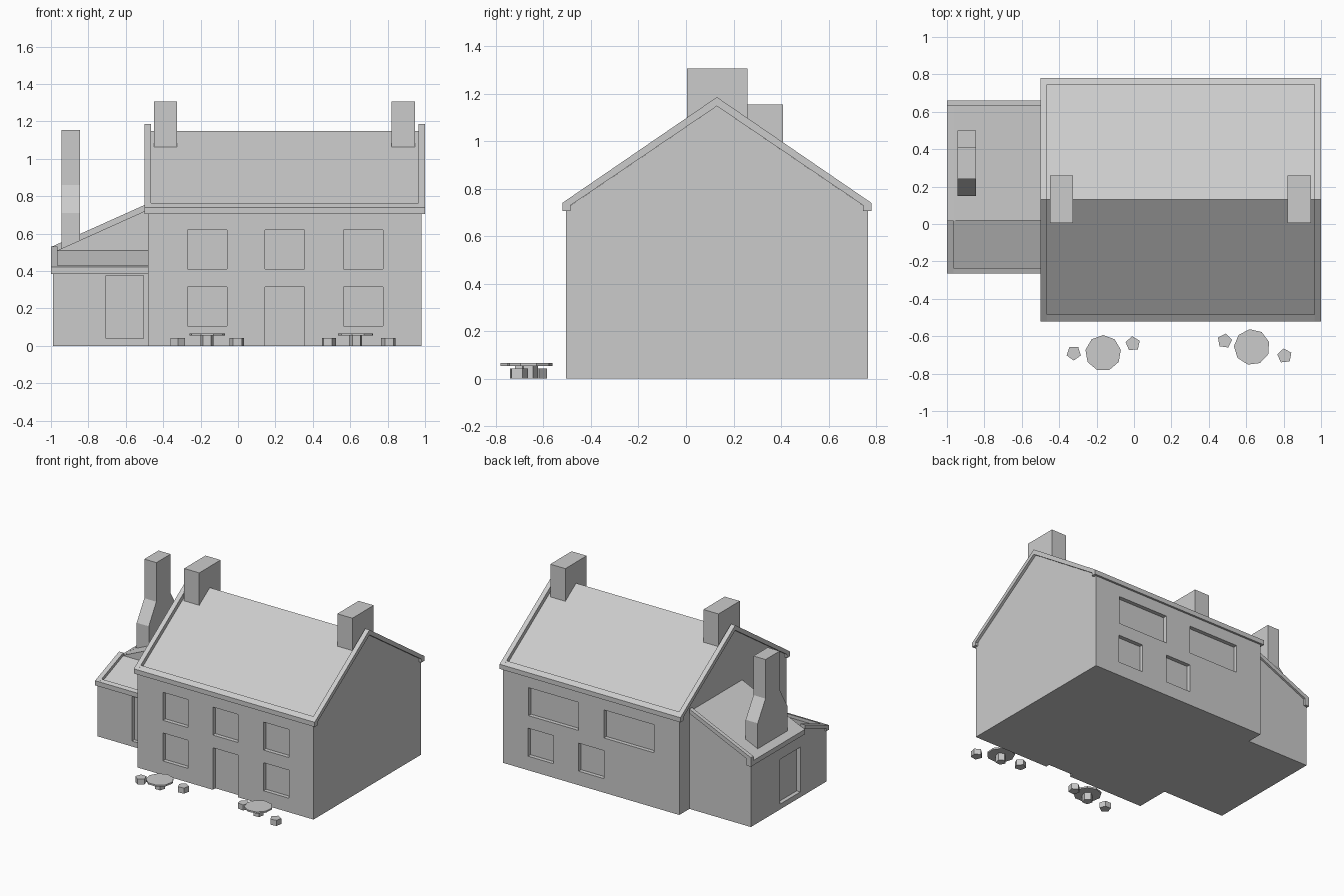
import bpy, bmesh, math

if "Cube" in bpy.data.objects:
    bpy.data.objects.remove(bpy.data.objects["Cube"])


def make(name, bm):
    bmesh.ops.recalc_face_normals(bm, faces=bm.faces)
    me = bpy.data.meshes.new(name)
    bm.to_mesh(me)
    bm.free()
    ob = bpy.data.objects.new(name, me)
    bpy.context.collection.objects.link(ob)
    return ob


def prism(name, pts, axis, a, b):
    """Extrude a profile: (y, z) points along x, or (x, z) points along y."""
    bm = bmesh.new()
    place = (lambda p, t: (t, p[0], p[1])) if axis == 'X' else (lambda p, t: (p[0], t, p[1]))
    lo = [bm.verts.new(place(p, a)) for p in pts]
    hi = [bm.verts.new(place(p, b)) for p in pts]
    bm.faces.new(lo)
    bm.faces.new(hi)
    for i in range(len(pts)):
        j = (i + 1) % len(pts)
        bm.faces.new((lo[i], lo[j], hi[j], hi[i]))
    return make(name, bm)


def boxes(name, ranges):
    bm = bmesh.new()
    for x0, x1, y0, y1, z0, z1 in ranges:
        for v in bmesh.ops.create_cube(bm, size=1)['verts']:
            v.co = ((x0 + x1) / 2 + v.co.x * (x1 - x0),
                    (y0 + y1) / 2 + v.co.y * (y1 - y0),
                    (z0 + z1) / 2 + v.co.z * (z1 - z0))
    return make(name, bm)


def drum(name, sides, r, x, y, z0, z1, turn):
    pts = [(r * math.cos(math.radians(turn) + 2 * math.pi * i / sides),
            r * math.sin(math.radians(turn) + 2 * math.pi * i / sides)) for i in range(sides)]
    bm = bmesh.new()
    face = bm.faces.new([bm.verts.new((x + px, y + py, z0)) for px, py in pts])
    top = bmesh.ops.extrude_face_region(bm, geom=[face])['geom']
    for v in top:
        if isinstance(v, bmesh.types.BMVert):
            v.co.z = z1
    if not face.is_valid or len(bm.faces) < sides + 2:
        bottom = [v for v in bm.verts if abs(v.co.z - z0) < 1e-6]
        bmesh.ops.contextual_create(bm, geom=bottom)
    return make(name, bm)


def recess(ob, ranges):
    cutter = boxes(ob.name + "_cutter", ranges)
    cutter.hide_render = True
    cutter.hide_viewport = False
    cutter.display_type = 'WIRE'
    mod = ob.modifiers.new("openings", 'BOOLEAN')
    mod.operation = 'DIFFERENCE'
    mod.solver = 'EXACT'
    mod.object = cutter


D = 0.03                       # recess depth
RIDGE = 0.13                   # ridge y of the main house
FRONT, BACK = -0.505, 0.765    # main wall planes

# Main house body with recessed windows and door
house = prism("house_body", [(FRONT, 0), (BACK, 0), (BACK, 0.716), (RIDGE, 1.147), (FRONT, 0.716)],
              'X', -0.48, 0.98)
cols = [(-0.27, -0.06), (0.145, 0.355), (0.565, 0.775)]
upper, lower = (0.41, 0.62), (0.105, 0.315)
holes = [(*c, FRONT - D, FRONT + D, *upper) for c in cols]
holes += [(*cols[i], FRONT - D, FRONT + D, *lower) for i in (0, 2)]
holes.append((*cols[1], FRONT - D, FRONT + D, -0.02, 0.315))
holes += [(x0, x1, BACK - D, BACK + D, *upper) for x0, x1 in ((-0.27, 0.145), (0.355, 0.77))]
holes += [(*cols[i], BACK - D, BACK + D, *lower) for i in (1, 2)]
recess(house, holes)

# Raised gable copings
coping = [(-0.52, 0.705), (-0.52, 0.74), (RIDGE, 1.185), (0.78, 0.74), (0.78, 0.705),
          (0.745, 0.705), (0.745, 0.73), (RIDGE, 1.147), (-0.485, 0.73), (-0.485, 0.705)]
prism("left_coping", coping, 'X', -0.5, -0.465)
prism("right_coping", coping, 'X', 0.965, 1.0)

# Eaves boards, mirrored about the ridge
eave = [(-0.52, 0.705), (-0.485, 0.705), (-0.485, 0.762), (-0.52, 0.74)]
prism("front_eave", eave, 'X', -0.465, 0.965)
prism("back_eave", [(2 * RIDGE - y, z) for y, z in eave], 'X', -0.465, 0.965)

# Main chimneys
for name, x in (("left_chimney", -0.45), ("right_chimney", 0.82)):
    boxes(name, [(x, x + 0.125, 0.005, 0.258, 1.06, 1.305)])

# Side extension: rear lean-to sloping left
annex = prism("annex_rear", [(-0.99, 0), (-0.47, 0), (-0.47, 0.733), (-0.99, 0.499)], 'Y', 0.02, 0.645)
recess(annex, [(-0.99 - D, -0.99 + D, 0.06, 0.30, 0.04, 0.375)])
prism("annex_rear_coping", [(-1, 0.46), (-0.965, 0.46), (-0.965, 0.51), (-0.49, 0.724),
                            (-0.49, 0.757), (-1, 0.528)], 'Y', 0.63, 0.66)
prism("annex_side_eave", [(-1, 0.46), (-0.965, 0.46), (-0.965, 0.511), (-1, 0.496)], 'Y', 0.02, 0.63)

# Side extension: lower front lean-to sloping forward
porch = prism("annex_front", [(-0.25, 0), (0.02, 0), (0.02, 0.508), (-0.25, 0.40)], 'X', -0.99, -0.47)
recess(porch, [(-0.705, -0.505, -0.25 - D, -0.25 + D, 0.04, 0.375)])
prism("annex_front_coping", [(-0.265, 0.385), (-0.235, 0.385), (-0.235, 0.404), (0.02, 0.50),
                             (0.02, 0.53), (-0.265, 0.42)], 'X', -1, -0.965)
prism("annex_front_eave", [(-0.265, 0.385), (-0.235, 0.385), (-0.235, 0.43), (-0.265, 0.42)],
      'X', -0.965, -0.47)

# Shouldered annex chimney
prism("annex_chimney", [(0.15, 0.48), (0.5, 0.48), (0.5, 0.71), (0.408, 0.86), (0.408, 1.153),
                        (0.24, 1.153), (0.24, 0.86), (0.15, 0.71)], 'X', -0.945, -0.845)

# Garden tables and stools
for n, (x, y, turn) in enumerate(((-0.165, -0.69, 90), (0.63, -0.658, 97))):
    drum(f"table_top_{n}", 9, 0.096, x, y, 0.054, 0.066, turn)
    drum(f"table_base_{n}", 5, 0.036, x, y, 0, 0.055, turn)
stools = ((-0.322, -0.69, 270), (-0.006, -0.64, 95), (0.485, -0.625, 10), (0.805, -0.705, 25))
for n, (x, y, turn) in enumerate(stools):
    drum(f"stool_{n}", 5, 0.04, x, y, 0, 0.042, turn)
